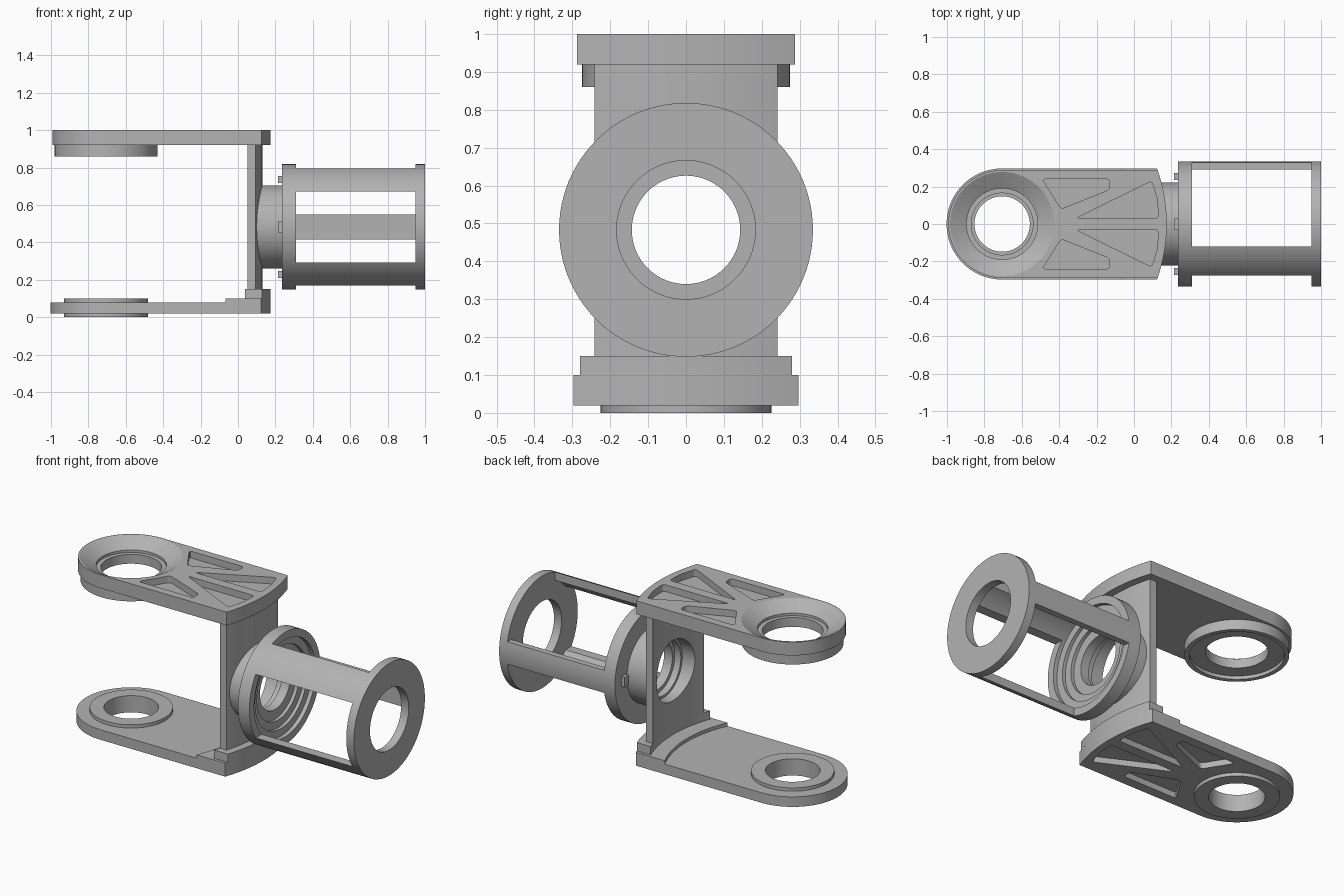
import bpy, bmesh
from math import pi, sin, cos, asin, sqrt, radians
from mathutils import Matrix, Vector

default = bpy.data.objects.get("Cube")
if default:
    bpy.data.objects.remove(default, do_unlink=True)

HUB_X = -0.705      # vertical pivot axis
AXIS_Z = 0.483      # height of the horizontal barrel axis
SEG = 96

grey = bpy.data.materials.new("machined_grey")
grey.use_nodes = True
COLOUR = (0.45, 0.45, 0.45, 1)
grey.diffuse_color = COLOUR
grey.node_tree.nodes["Principled BSDF"].inputs["Base Color"].default_value = COLOUR


def finish(name, bm):
    bmesh.ops.recalc_face_normals(bm, faces=bm.faces[:])
    mesh = bpy.data.meshes.new(name)
    bm.to_mesh(mesh)
    bm.free()
    mesh.materials.append(grey)
    obj = bpy.data.objects.new(name, mesh)
    bpy.context.collection.objects.link(obj)
    return obj


def prism(name, outline, z0, z1, round_by=0):
    """Extrude an outline in x, y from z0 to z1, rounding its corners."""
    bm = bmesh.new()
    face = bm.faces.new([bm.verts.new((x, y, z0)) for x, y in outline])
    ext = bmesh.ops.extrude_face_region(bm, geom=[face])["geom"]
    top = [v for v in ext if isinstance(v, bmesh.types.BMVert)]
    bmesh.ops.translate(bm, verts=top, vec=(0, 0, z1 - z0))
    if round_by:
        upright = [e for e in bm.edges if abs(e.verts[0].co.z - e.verts[1].co.z) > 1e-4]
        bmesh.ops.bevel(bm, geom=upright, offset=round_by, segments=5,
                        profile=0.5, affect='EDGES', clamp_overlap=True)
    return finish(name, bm)


def box(name, lo, hi):
    return prism(name, [(lo[0], lo[1]), (hi[0], lo[1]), (hi[0], hi[1]), (lo[0], hi[1])], lo[2], hi[2])


def lathe(name, profile, along_x=False):
    """Turn a closed (radius, distance) profile about the hub or barrel axis."""
    bm = bmesh.new()
    rings = []
    for i in range(SEG):
        c, s = cos(2 * pi * i / SEG), sin(2 * pi * i / SEG)
        rings.append([bm.verts.new((d, r * c, AXIS_Z + r * s) if along_x
                                   else (HUB_X + r * c, r * s, d)) for r, d in profile])
    n = len(profile)
    for i in range(SEG):
        a, b = rings[i], rings[(i + 1) % SEG]
        for j in range(n):
            k = (j + 1) % n
            bm.faces.new((a[j], a[k], b[k], b[j]))
    return finish(name, bm)


def cylinder(name, radius, start, end, along_x=False):
    bm = bmesh.new()
    bmesh.ops.create_cone(bm, cap_ends=True, segments=SEG, radius1=radius,
                          radius2=radius, depth=end - start)
    mid = (start + end) / 2
    if along_x:
        mat = Matrix.Translation((mid, 0, AXIS_Z)) @ Matrix.Rotation(pi / 2, 4, 'Y')
    else:
        mat = Matrix.Translation((HUB_X, 0, mid))
    bm.transform(mat)
    return finish(name, bm)


def cut(obj, cutters):
    bpy.context.view_layer.objects.active = obj
    for c in cutters:
        mod = obj.modifiers.new("cut", 'BOOLEAN')
        mod.operation, mod.solver, mod.object = 'DIFFERENCE', 'EXACT', c
        bpy.ops.object.modifier_apply(modifier=mod.name)
        bpy.data.objects.remove(c, do_unlink=True)


def arc(radius, half_y, steps=24):
    """Arc about the hub axis from -half_y to +half_y."""
    a = asin(half_y / radius)
    return [(HUB_X + radius * cos(t), radius * sin(t))
            for t in (a * (2 * i / steps - 1) for i in range(steps + 1))]


def curved_slab(name, r_in, r_out, half_y, z0, z1):
    return prism(name, arc(r_out, half_y) + arc(r_in, half_y)[::-1], z0, z1)


def arm_plate(name, half_y, z0, z1):
    round_end = [(HUB_X + half_y * cos(t), half_y * sin(t))
                 for t in (pi / 2 + pi * i / 48 for i in range(49))]
    return prism(name, arc(0.88, half_y) + round_end, z0, z1)


def pockets(z0, z1):
    """Four rounded lightening pockets, mirrored across y."""
    shapes = [[(-0.49, 0.24), (-0.13, 0.24), (-0.13, 0.185), (-0.39, 0.08)],
              [(-0.31, 0.03), (0.095, 0.23), (0.125, 0.13), (0.13, 0.03)]]
    return [prism("pocket_cutter", [(x, s * y) for x, y in shape], z0, z1, 0.018)
            for shape in shapes for s in (1, -1)]


# Upper arm: pocketed plate with a dished hub
upper_arm = arm_plate("upper_arm", 0.288, 0.92, 1.0)
cut(upper_arm, [cylinder("hub_cutter", 0.278, 0.9, 1.1)] + pockets(0.96, 1.1))
upper_hub = lathe("upper_hub", [(0.278, 1.0), (0.19, 0.95), (0.19, 0.935), (0.165, 0.935),
                                (0.165, 0.88), (0.25, 0.88), (0.25, 0.86), (0.275, 0.86),
                                (0.275, 0.92), (0.278, 0.92)])

# Lower arm: plate pocketed from beneath, with a plain bearing ring
lower_arm = arm_plate("lower_arm", 0.297, 0.02, 0.08)
cut(lower_arm, [cylinder("hub_cutter", 0.2, -0.1, 0.2)] + pockets(-0.1, 0.055))
lower_hub = lathe("lower_hub", [(0.148, 0), (0.225, 0), (0.225, 0.1), (0.148, 0.1)])

# Upright wall with its foot
foot_ledge = curved_slab("foot_ledge", 0.703, 0.88, 0.297, 0.08, 0.1)
foot_curb = curved_slab("foot_curb", 0.793, 0.88, 0.28, 0.1, 0.15)
upright_wall = curved_slab("upright_wall", 0.793, 0.835, 0.242, 0.1, 0.92)
cut(upright_wall, [cylinder("bore_cutter", 0.18, -0.2, 0.3, True)])

# Barrel neck with stepped bore and flange
barrel_neck = lathe("barrel_neck", [(0.18, 0.1), (0.222, 0.1), (0.222, 0.235), (0.335, 0.235),
                                    (0.335, 0.31), (0.29, 0.31), (0.29, 0.285), (0.245, 0.285),
                                    (0.245, 0.265), (0.2, 0.265), (0.2, 0.245), (0.143, 0.245),
                                    (0.143, 0.19), (0.165, 0.19), (0.165, 0.15), (0.18, 0.15)], True)

# Locating tabs behind the flange
for i, side in enumerate(("left", "top", "right", "bottom")):
    tab = box(side + "_tab", (0.215, 0.235, -0.03), (0.236, 0.272, 0.03))
    tab.data.transform(Matrix.Translation((0, 0, AXIS_Z)) @ Matrix.Rotation(i * pi / 2, 4, 'X'))

# Cage: a tube opened up into three bars
cage_bars = lathe("cage_bars", [(0.29, 0.31), (0.335, 0.31), (0.335, 0.95), (0.29, 0.95)], True)


def window(y0, y1, dz0, dz1):
    return box("window_cutter", (0.305, y0, AXIS_Z + dz0), (0.955, y1, AXIS_Z + dz1))


cut(cage_bars, [window(-0.12, 0.292, -0.5, 0.5), window(-0.5, 0, -0.19, 0.19),
                window(0.2, 0.5, 0.067, 0.3), window(0.2, 0.5, -0.3, -0.067)])

# End ring
end_ring = lathe("end_ring", [(0.183, 0.95), (0.335, 0.95), (0.335, 1.0), (0.183, 1.0)], True)

# Smooth the round surfaces, keep machined edges crisp
for obj in bpy.context.scene.objects:
    obj.select_set(obj.type == 'MESH')
bpy.context.view_layer.objects.active = end_ring
bpy.ops.object.shade_smooth_by_angle(angle=radians(25))
